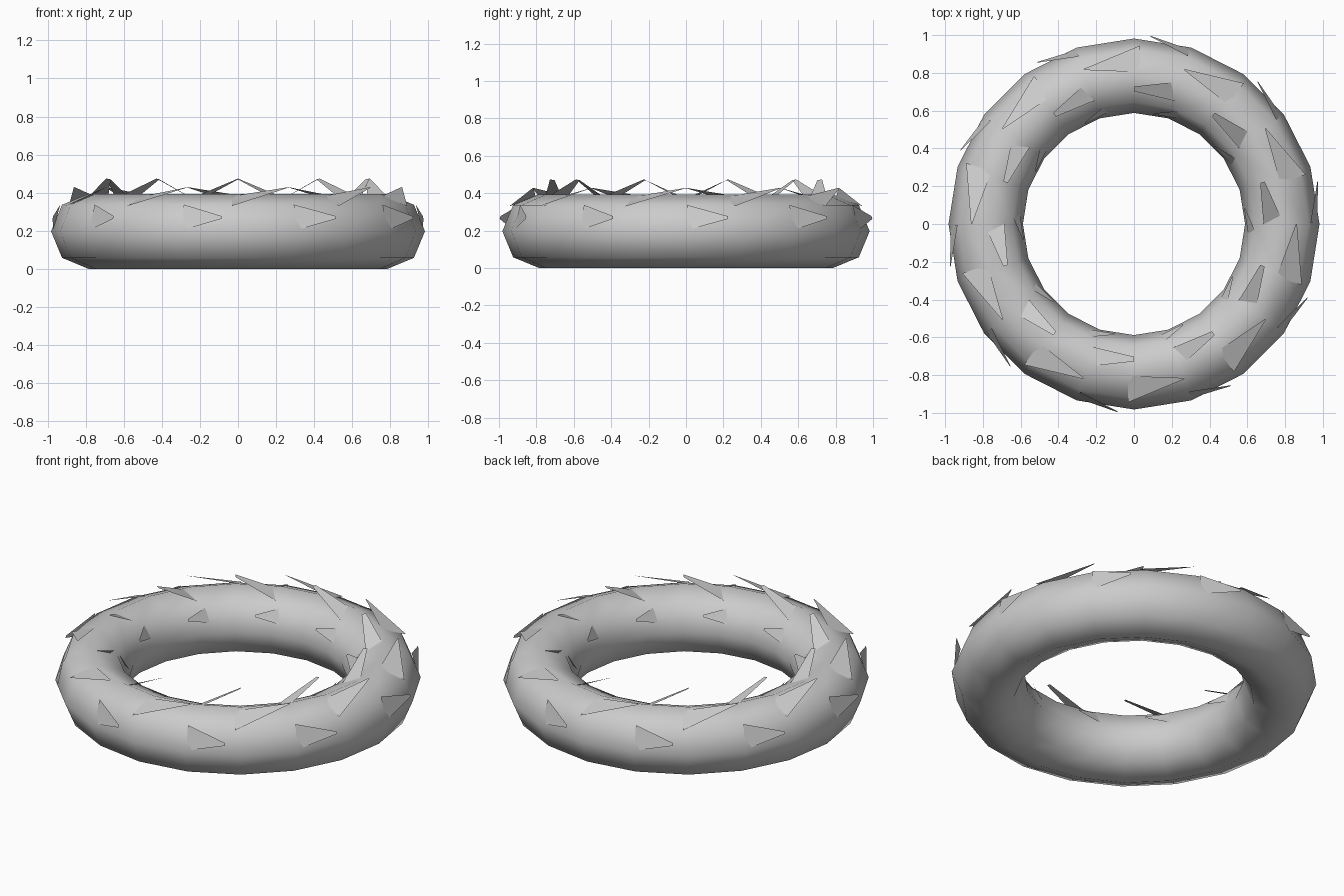
import bpy
from math import sin, cos, radians
from mathutils import Vector

if "Cube" in bpy.data.objects:
    bpy.data.objects.remove(bpy.data.objects["Cube"])

R, r = 0.785, 0.197      # ring and tube radii

# Wreath body: low-poly smooth torus
bpy.ops.mesh.primitive_torus_add(major_segments=20, minor_segments=8,
                                 major_radius=R, minor_radius=r, location=(0, 0, r))
ring = bpy.context.object
ring.name = "wreath_ring"
bpy.ops.object.shade_smooth()


def polar(rad, deg, z):
    return Vector((rad * cos(radians(deg)), rad * sin(radians(deg)), z))


def leaf_row(name, start, tip, base, sweep, tilt, width, blunt):
    """Ten flat pointed leaves; tip and base are (radius, z), tilt is the angle around the tube."""
    verts, faces = [], []
    for i in range(10):
        a = start + 36 * i
        t = polar(tip[0], a, tip[1])
        b = polar(base[0], a - sweep, base[1])
        b += (b - t) * 0.15          # root buried in the ring
        across_t = polar(-sin(radians(tilt)), a, cos(radians(tilt)))
        across_b = polar(-sin(radians(tilt)), a - sweep, cos(radians(tilt)))
        n = len(verts)
        verts += [b - across_b * width / 2, t - across_t * blunt / 2,
                  t + across_t * blunt / 2, b + across_b * width / 2]
        faces.append((n, n + 1, n + 2, n + 3))
    me = bpy.data.meshes.new(name)
    me.from_pydata(verts, [], faces)
    ob = bpy.data.objects.new(name, me)
    bpy.context.collection.objects.link(ob)


# Leaf rows from the outside over the top to the inside
leaf_row("outer_leaves", 13, (0.998, 0.27), (0.955, 0.27), 11, 15, 0.14, 0.015)
leaf_row("upper_outer_leaves", 0, (0.86, 0.428), (0.867, 0.365), 17.6, 70, 0.15, 0.006)
leaf_row("upper_inner_leaves", 18, (0.715, 0.472), (0.733, 0.375), 16, 100, 0.11, 0.025)
leaf_row("inner_leaves", 8, (0.592, 0.295), (0.625, 0.295), 12, 152, 0.10, 0.012)
